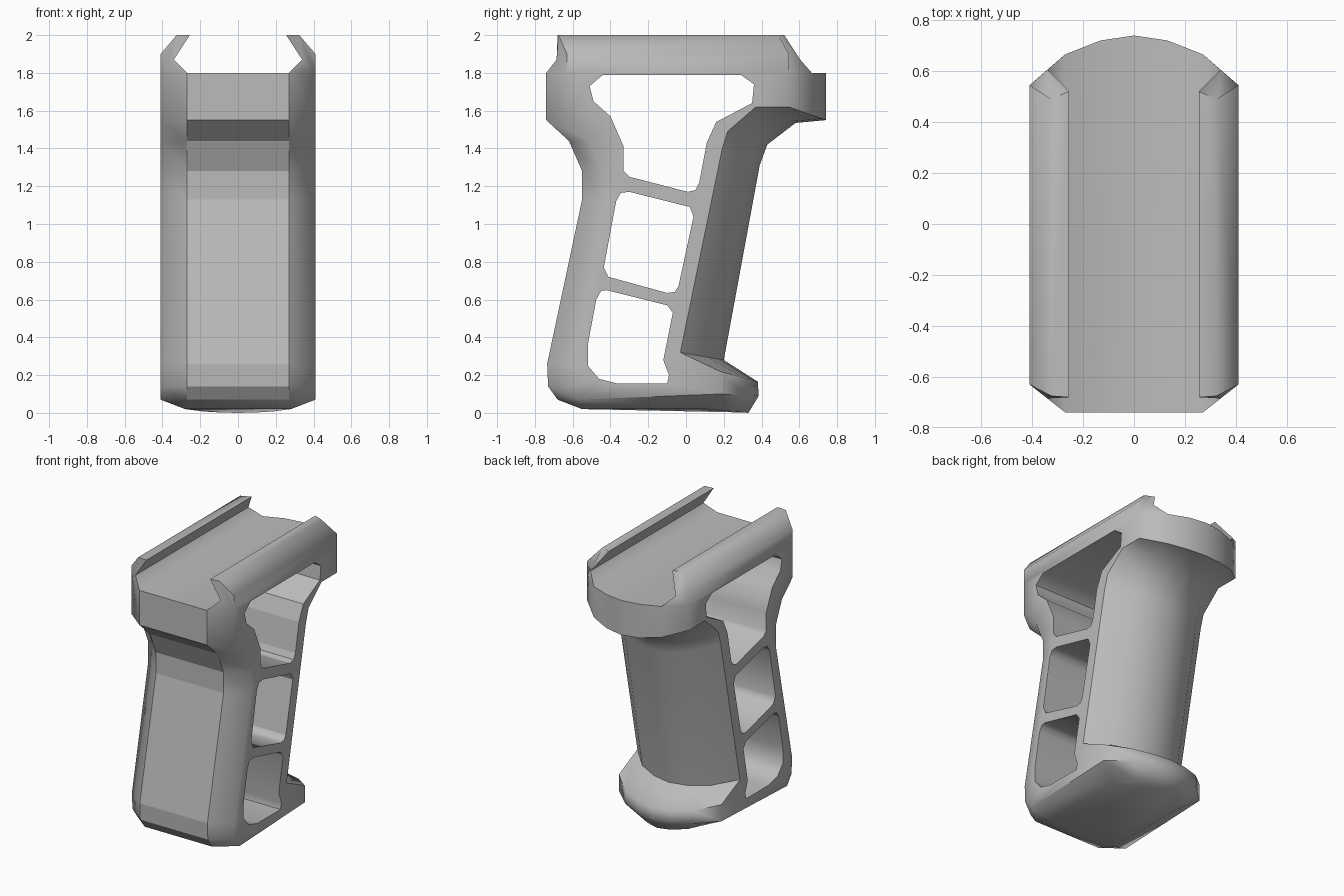
import bpy, bmesh, math
from mathutils import Vector

cube = bpy.data.objects.get("Cube")
if cube:
    bpy.data.objects.remove(cube, do_unlink=True)

grey = bpy.data.materials.new("matte_grey")
grey.use_nodes = True
COLOUR = (0.5, 0.5, 0.5, 1)
grey.diffuse_color = COLOUR
grey.node_tree.nodes["Principled BSDF"].inputs["Base Color"].default_value = COLOUR

HALF_WIDTH = 0.41


def ring_points(front, side, back, flat=0.27, wide=HALF_WIDTH):
    """Cross-section: chamfered front, flat sides, rounded back."""
    (fy, fz), s, b = front, Vector(side), Vector(back)
    chamfer = 0.11 * (wide - flat) / 0.14
    half = [(flat, fy, fz), (wide, fy + chamfer, fz), (wide, *s)]
    half += [(wide * k, *s.lerp(b, t)) for k, t in ((0.66, 0.62), (0.32, 0.9))]
    mirrored = [(-x, y, z) for x, y, z in reversed(half)]
    return half + [(0, *b)] + mirrored


# Grip body: sections from collar to foot, as (y, z) of front, side and back
SECTIONS = [
    ((-0.74, 1.8), (0.545, 1.8), (0.74, 1.8)),
    ((-0.74, 1.55), (0.545, 1.62), (0.74, 1.55)),
    ((-0.62, 1.44), (0.37, 1.62), (0.58, 1.535)),
    ((-0.55, 1.28), (0.22, 1.49), (0.43, 1.42)),
    ((-0.55, 1.13), (0.19, 1.39), (0.39, 1.31)),
    ((-0.735, 0.26), (-0.03, 0.32), (0.2, 0.28)),
    ((-0.73, 0.14), (0.18, 0.22), (0.38, 0.165)),
    ((-0.68, 0.07), (0.18, 0.1), (0.385, 0.09)),
]
bm = bmesh.new()
points = [ring_points(*s) for s in SECTIONS]
points.append(ring_points((-0.55, 0.02), (0.1, 0.02), (0.33, 0), 0.26, 0.28))
rings = [[bm.verts.new(p) for p in ring] for ring in points]
for upper, lower in zip(rings, rings[1:]):
    for i in range(len(upper)):
        quad = (upper[i - 1], upper[i], lower[i], lower[i - 1])
        # The flat sides stay open here; they are filled around the windows
        if not all(abs(v.co.x) > 0.4 for v in quad):
            bm.faces.new(quad)
bm.faces.new(rings[-1])

# Rail floor between the two side walls
bm.faces.new([v for v in rings[0] if abs(v.co.x) < 0.3])

# Rail walls: (x, z, front y, back y) around the dovetail profile
WALL = [
    (0.27, 1.8, -0.74, 0.666), (HALF_WIDTH, 1.8, -0.63, 0.545),
    (HALF_WIDTH, 1.9, -0.63, 0.545), (0.325, 2, -0.675, 0.49),
    (0.255, 2, -0.68, 0.52), (0.34, 1.87, -0.685, 0.605),
]
for sign in (-1, 1):
    front = [bm.verts.new((sign * x, f, z)) for x, z, f, b in WALL]
    back = [bm.verts.new((sign * x, b, z)) for x, z, f, b in WALL]
    for i in range(1, len(WALL)):
        j = (i + 1) % len(WALL)
        bm.faces.new((front[i], front[j], back[j], back[i]))
    bm.faces.new(front)
    bm.faces.new(back)
bmesh.ops.remove_doubles(bm, verts=bm.verts[:], dist=0.006)

# Windows through the sides, as (y, z) outlines
WINDOWS = [
    # upper
    [(-0.44, 1.79), (0.29, 1.79), (0.36, 1.74), (0.35, 1.64), (0.16, 1.54),
     (0.11, 1.43), (0.07, 1.22), (0.05, 1.18), (0.01, 1.17), (-0.3, 1.25),
     (-0.33, 1.28), (-0.33, 1.41), (-0.4, 1.57), (-0.49, 1.65), (-0.51, 1.73)],
    # middle
    [(-0.3, 1.17), (0.02, 1.09), (0.04, 1.04), (-0.04, 0.67), (-0.06, 0.64),
     (-0.1, 0.635), (-0.41, 0.72), (-0.435, 0.77), (-0.37, 1.12), (-0.345, 1.165)],
    # lower
    [(-0.42, 0.65), (-0.1, 0.57), (-0.07, 0.53), (-0.12, 0.28), (-0.09, 0.2),
     (-0.1, 0.155), (-0.36, 0.155), (-0.46, 0.18), (-0.52, 0.25), (-0.52, 0.36),
     (-0.475, 0.6), (-0.45, 0.645)],
]
for outline in WINDOWS:
    right, left = ([bm.verts.new((x, y, z)) for y, z in outline]
                   for x in (-HALF_WIDTH, HALF_WIDTH))
    for i in range(len(outline)):
        bm.faces.new((right[i - 1], right[i], left[i], left[i - 1]))

# Flat side faces, filled between the body outline and the window rims
for sign in (-1, 1):
    if_open = [e for e in bm.edges if len(e.link_faces) < 2
               and all(v.co.x * sign > 0.4 for v in e.verts)]
    # The collar and foot edges already belong to one face each
    bmesh.ops.triangle_fill(bm, edges=if_open, use_beauty=True, normal=(sign, 0, 0))
bmesh.ops.recalc_face_normals(bm, faces=bm.faces[:])

# Smooth shading, crisp along the front chamfers and the rear grip edges
for face in bm.faces:
    face.smooth = True
for edge in bm.edges:
    angle = edge.calc_face_angle(0)
    ends = [v.co for v in edge.verts]
    chamfer = all(abs(abs(p.x) - 0.27) < 0.002 and p.y < -0.5 for p in ends)
    rear = all(abs(p.x) > 0.4 and -0.05 < p.y < 0.4 and p.z > 0.3 for p in ends)
    crisp = angle > math.radians(58) or (angle > 0.1 and (chamfer or rear))
    edge.smooth = not crisp

mesh = bpy.data.meshes.new("grip_body")
bm.to_mesh(mesh)
bm.free()
mesh.materials.append(grey)
grip = bpy.data.objects.new("grip_body", mesh)
bpy.context.scene.collection.objects.link(grip)
